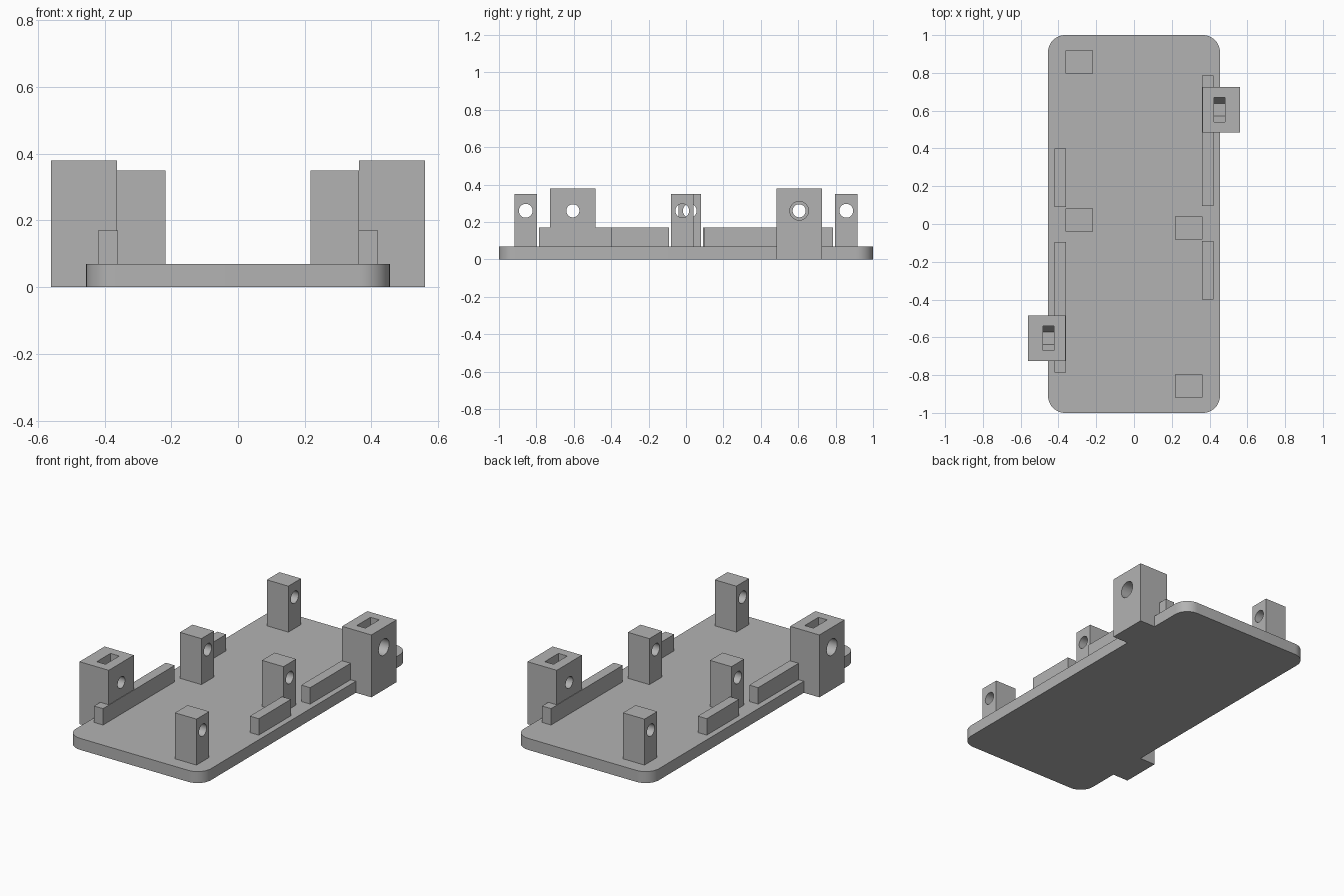
import bpy, bmesh, math
from mathutils import Matrix, Vector

cube = bpy.data.objects.get("Cube")
if cube:
    bpy.data.objects.remove(cube)

GREY = (0.45, 0.45, 0.45, 1)
grey = bpy.data.materials.new("plain grey")
grey.use_nodes = True
grey.diffuse_color = GREY
grey.node_tree.nodes["Principled BSDF"].inputs["Base Color"].default_value = GREY


def finish(name, bm):
    bmesh.ops.recalc_face_normals(bm, faces=bm.faces)
    mesh = bpy.data.meshes.new(name)
    bm.to_mesh(mesh)
    bm.free()
    mesh.materials.append(grey)
    ob = bpy.data.objects.new(name, mesh)
    bpy.context.collection.objects.link(ob)
    return ob


def box(name, x, y, z):
    bm = bmesh.new()
    bmesh.ops.create_cube(bm, size=1)
    for v in bm.verts:
        v.co = Vector(((x[0] + x[1]) / 2 + v.co.x * (x[1] - x[0]),
                       (y[0] + y[1]) / 2 + v.co.y * (y[1] - y[0]),
                       (z[0] + z[1]) / 2 + v.co.z * (z[1] - z[0])))
    return finish(name, bm)


def rod_x(name, x, y, z, radius, sides=32):
    """Prism lying along x."""
    bm = bmesh.new()
    place = (Matrix.Translation(((x[0] + x[1]) / 2, y, z))
             @ Matrix.Rotation(math.pi / 2, 4, "Y"))
    bmesh.ops.create_cone(bm, cap_ends=True, segments=sides, radius1=radius,
                          radius2=radius, depth=x[1] - x[0], matrix=place)
    return finish(name, bm)


def slot(name, x, y, z, radius, top):
    """Nut pocket: half hexagon at the bottom, straight walls to the top."""
    h = radius * math.sqrt(3) / 2
    outline = [(-radius, top), (-radius, z), (-radius / 2, z - h),
               (radius / 2, z - h), (radius, z), (radius, top)]
    bm = bmesh.new()
    face = bm.faces.new([bm.verts.new((x[0], y + a, b)) for a, b in outline])
    new = bmesh.ops.extrude_face_region(bm, geom=[face])["geom"]
    bmesh.ops.translate(bm, vec=(x[1] - x[0], 0, 0),
                        verts=[g for g in new if isinstance(g, bmesh.types.BMVert)])
    return finish(name, bm)


def cut(ob, cutters):
    for c in cutters:
        c.hide_render = True
        mod = ob.modifiers.new("cut", "BOOLEAN")
        mod.operation = "DIFFERENCE"
        mod.solver = "EXACT"
        mod.object = c
    bpy.context.view_layer.update()
    graph = bpy.context.evaluated_depsgraph_get()
    mesh = bpy.data.meshes.new_from_object(ob.evaluated_get(graph))
    ob.modifiers.clear()
    ob.data = mesh
    for c in cutters:
        bpy.data.objects.remove(c)
    smooth(ob)


def smooth(ob):
    bpy.ops.object.select_all(action="DESELECT")
    ob.select_set(True)
    bpy.context.view_layer.objects.active = ob
    bpy.ops.object.shade_smooth_by_angle(angle=math.radians(30))


# Base plate with rounded corners
W, L, R, T = 0.455, 1.0, 0.09, 0.07
bm = bmesh.new()
ring = []
for i, (sx, sy) in enumerate([(1, 1), (-1, 1), (-1, -1), (1, -1)]):
    for k in range(13):
        a = math.pi / 2 * (i + k / 12)
        ring.append(bm.verts.new((sx * (W - R) + R * math.cos(a),
                                  sy * (L - R) + R * math.sin(a), 0)))
base = bm.faces.new(ring)
new = bmesh.ops.extrude_face_region(bm, geom=[base])["geom"]
bmesh.ops.translate(bm, vec=(0, 0, T),
                    verts=[g for g in new if isinstance(g, bmesh.types.BMVert)])
smooth(finish("base_plate", bm))

HOLE_Z = 0.26
parts = []

# Edge rails
parts.append(box("long_rail", (0.36, 0.42), (0.095, 0.785), (T, 0.17)))
parts.append(box("short_rail", (0.36, 0.42), (-0.4, -0.09), (T, 0.17)))

# Drilled posts
for name, y in (("end_post", -0.857), ("middle_post", -0.02)):
    post = box(name, (0.218, 0.363), (y - 0.061, y + 0.061), (T, 0.35))
    cut(post, [rod_x("drill", (0.1, 0.5), y, HOLE_Z, 0.037)])
    parts.append(post)

# Side block with stepped screw hole and nut slot
BY = 0.605
block = box("side_block", (0.363, 0.56), (BY - 0.121, BY + 0.121), (0, 0.38))
cut(block, [rod_x("drill", (0.3, 0.7), BY, HOLE_Z, 0.035),
            rod_x("counterbore", (0.47, 0.7), BY, HOLE_Z, 0.05),
            slot("nut_slot", (0.423, 0.482), BY, HOLE_Z, 0.066, 0.5)])
parts.append(block)

# Repeat everything turned half way round on the other side
for ob in parts:
    twin = ob.copy()
    twin.data = ob.data.copy()
    twin.data.transform(Matrix.Rotation(math.pi, 4, "Z"))
    twin.name = "opposite_" + ob.name
    bpy.context.collection.objects.link(twin)
